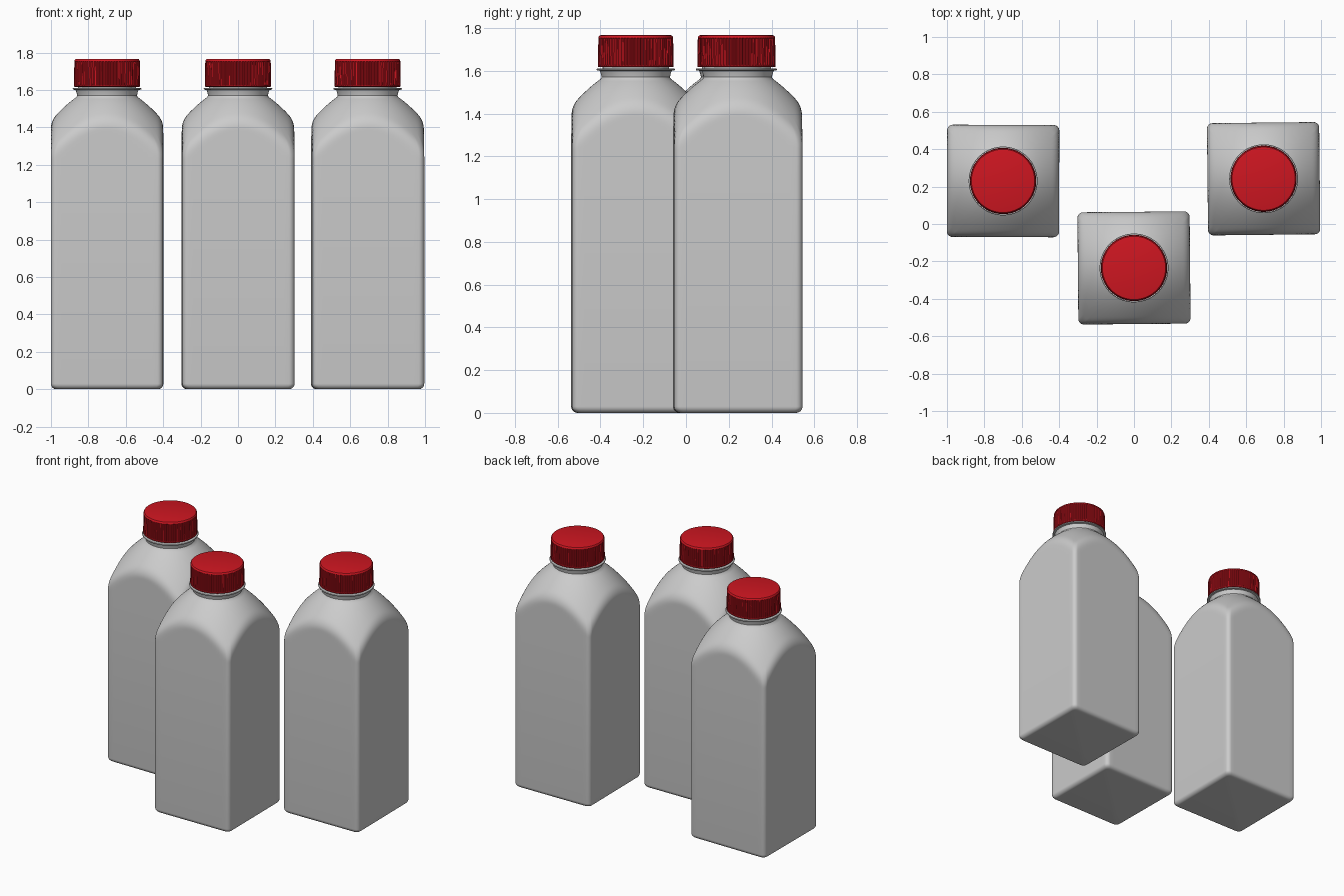
import bpy, bmesh, math
from math import pi, sin, cos, sqrt

if "Cube" in bpy.data.objects:
    bpy.data.objects.remove(bpy.data.objects["Cube"])

HALF, CORNER = 0.30, 0.03      # square body half width and corner radius


def loft(name, rings, color=None):
    """Skin a stack of equal-length rings, closed at both ends."""
    bm = bmesh.new()
    loops = [[bm.verts.new(p) for p in ring] for ring in rings]
    n = len(loops[0])
    for a, b in zip(loops, loops[1:]):
        for i in range(n):
            j = (i + 1) % n
            bm.faces.new((a[i], a[j], b[j], b[i]))
    bm.faces.new(loops[0][::-1])
    bm.faces.new(loops[-1])
    me = bpy.data.meshes.new(name)
    bm.to_mesh(me)
    bm.free()
    ob = bpy.data.objects.new(name, me)
    bpy.context.collection.objects.link(ob)
    if color:
        mat = bpy.data.materials.new(name + "_paint")
        mat.diffuse_color = color
        mat.use_nodes = True
        mat.node_tree.nodes["Principled BSDF"].inputs["Base Color"].default_value = mat.diffuse_color
        me.materials.append(mat)
    bpy.ops.object.select_all(action='DESELECT')
    ob.select_set(True)
    bpy.context.view_layer.objects.active = ob
    bpy.ops.object.shade_smooth_by_angle(angle=math.radians(35))
    return ob


def rounded_square():
    """Outline of the body, sampled along sides and corner arcs."""
    pts, c = [], HALF - CORNER
    for k in range(4):
        q = k * pi / 2
        local = [(HALF, -c + 2 * c * i / 20) for i in range(20)]
        local += [(c + CORNER * cos(t), c + CORNER * sin(t))
                  for t in (pi / 2 * i / 6 for i in range(6))]
        pts += [(x * cos(q) - y * sin(q), x * sin(q) + y * cos(q)) for x, y in local]
    return pts


def dome_radius(z):
    """Round shoulder that trims the square column."""
    return 0.16 + (-0.7 + sqrt(0.49 + 6.4 * max(0, 1.565 - z))) / 3.2


def soft_min(a, b, k=0.035):
    h = max(k - abs(a - b), 0) / k
    return min(a, b) - h * h * k / 4


def make_body():
    outline = rounded_square()
    rings = []
    # rounded base
    for i in range(7):
        t = pi / 2 * i / 6
        s = (HALF - 0.03 * (1 - sin(t))) / HALF
        rings.append([(x * s, y * s, 0.03 * (1 - cos(t))) for x, y in outline])
    # column into shoulder
    for i in range(37):
        z = 1.20 + 0.362 * i / 36
        ring = []
        for x, y in outline:
            d = math.hypot(x, y)
            s = soft_min(d, dome_radius(z)) / d
            ring.append((x * s, y * s, z))
        rings.append(ring)
    # neck, collar flange and mouth
    for r, z in ((0.160, 1.57), (0.163, 1.585), (0.168, 1.600), (0.182, 1.602),
                 (0.184, 1.606), (0.182, 1.610), (0.155, 1.611), (0.155, 1.66)):
        rings.append([(x / math.hypot(x, y) * r, y / math.hypot(x, y) * r, z)
                      for x, y in outline])
    return loft("bottle_body", rings)


def make_cap():
    ridges = 72
    n = ridges * 4

    def ring(r, z, depth=0.0):
        return [((r - depth * (i % 4 > 1)) * cos(2 * pi * i / n),
                 (r - depth * (i % 4 > 1)) * sin(2 * pi * i / n), z) for i in range(n)]
    return loft("bottle_cap", [
        ring(0.173, 1.617), ring(0.177, 1.620), ring(0.177, 1.626),
        ring(0.177, 1.628, 0.005), ring(0.175, 1.750, 0.005),
        ring(0.175, 1.753), ring(0.173, 1.760), ring(0.169, 1.765), ring(0.162, 1.767)],
        (0.62, 0.008, 0.015, 1))


# three identical bottles, very slightly turned
body, cap = make_body(), make_cap()
places = [("left", -0.70, 0.23, -0.2), ("middle", 0.0, -0.235, 0.5), ("right", 0.693, 0.242, 0.6)]
for i, (side, x, y, turn) in enumerate(places):
    for part, label in ((body, "bottle_body_"), (cap, "bottle_cap_")):
        ob = part if i == 0 else part.copy()
        if i:
            bpy.context.collection.objects.link(ob)
        ob.name = label + side
        ob.location = (x, y, 0)
        ob.rotation_euler.z = math.radians(turn)
